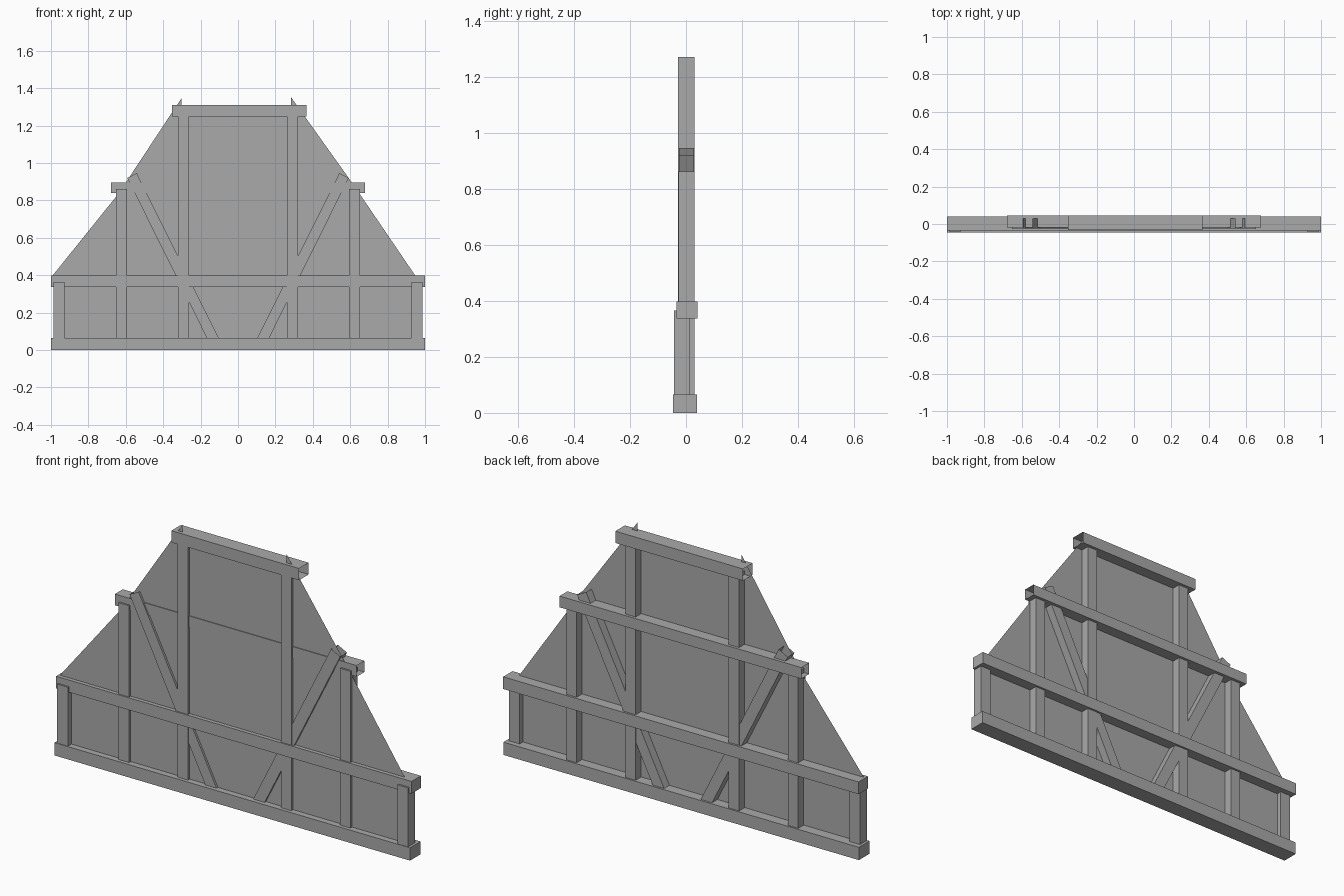
import bpy
import bmesh
from mathutils import Vector

cube = bpy.data.objects.get("Cube")
if cube:
    bpy.data.objects.remove(cube, do_unlink=True)

GREY = (0.4, 0.4, 0.4, 1.0)
grey = bpy.data.materials.new("plain grey")
grey.use_nodes = True
grey.diffuse_color = GREY
grey.node_tree.nodes["Principled BSDF"].inputs["Base Color"].default_value = GREY


def make_object(name, bm):
    mesh = bpy.data.meshes.new(name)
    bm.to_mesh(mesh)
    bm.free()
    mesh.materials.append(grey)
    obj = bpy.data.objects.new(name, mesh)
    bpy.context.collection.objects.link(obj)
    return obj


def timber(name, start, end, width, front, back, capped=True):
    """Rectangular timber between two (x, z) points, from y front to y back."""
    a, b = Vector(start), Vector(end)
    along = (b - a).normalized()
    side = Vector((-along.y, along.x)) * width / 2
    bm = bmesh.new()
    rings = []
    for p in (a, b):
        corners = ((p - side, front), (p + side, front), (p + side, back), (p - side, back))
        rings.append([bm.verts.new((c.x, y, c.y)) for c, y in corners])
    for i in range(4):
        j = (i + 1) % 4
        bm.faces.new((rings[0][i], rings[0][j], rings[1][j], rings[1][i]))
    if capped:
        bm.faces.new(rings[0][::-1])
        bm.faces.new(rings[1])
    bmesh.ops.recalc_face_normals(bm, faces=bm.faces)
    return make_object(name, bm)


# Horizontal beams; the upper two are hollow with open ends
timber("bottom_beam", (-1, 0.0325), (1, 0.0325), 0.065, -0.046, 0.039)
timber("lower_beam", (-1, 0.367), (1, 0.367), 0.062, -0.034, 0.041)
timber("middle_beam", (-0.68, 0.867), (0.68, 0.867), 0.057, -0.018, 0.045, False)
timber("top_beam", (-0.353, 1.28), (0.365, 1.28), 0.06, -0.031, 0.046, False)

# Upright posts and slanted braces on both sides
for side, s in (("right", -1), ("left", 1)):
    timber(side + "_end_post", (s * 0.957, 0.04), (s * 0.957, 0.365), 0.06, -0.043, 0.012)
    timber(side + "_outer_post", (s * 0.623, 0.04), (s * 0.623, 0.862), 0.058, -0.027, 0.03)
    timber(side + "_inner_post", (s * 0.291, 0.04), (s * 0.291, 1.27), 0.058, -0.028, 0.031)
    timber(side + "_brace", (s * 0.567, 0.933), (s * 0.125, 0.045), 0.057, -0.025, 0.029, False)

# Thin infill panel with small peaks rising above the top beam
outline = [(-0.96, 0.03), (0.95, 0.03), (0.95, 0.395), (0.62, 0.88), (0.283, 1.353),
           (0.283, 1.28), (-0.302, 1.28), (-0.302, 1.347), (-0.64, 0.835), (-0.99, 0.4),
           (-0.96, 0.37)]
bm = bmesh.new()
bm.faces.new([bm.verts.new((x, -0.014, z)) for x, z in outline])
make_object("infill_panel", bm)
